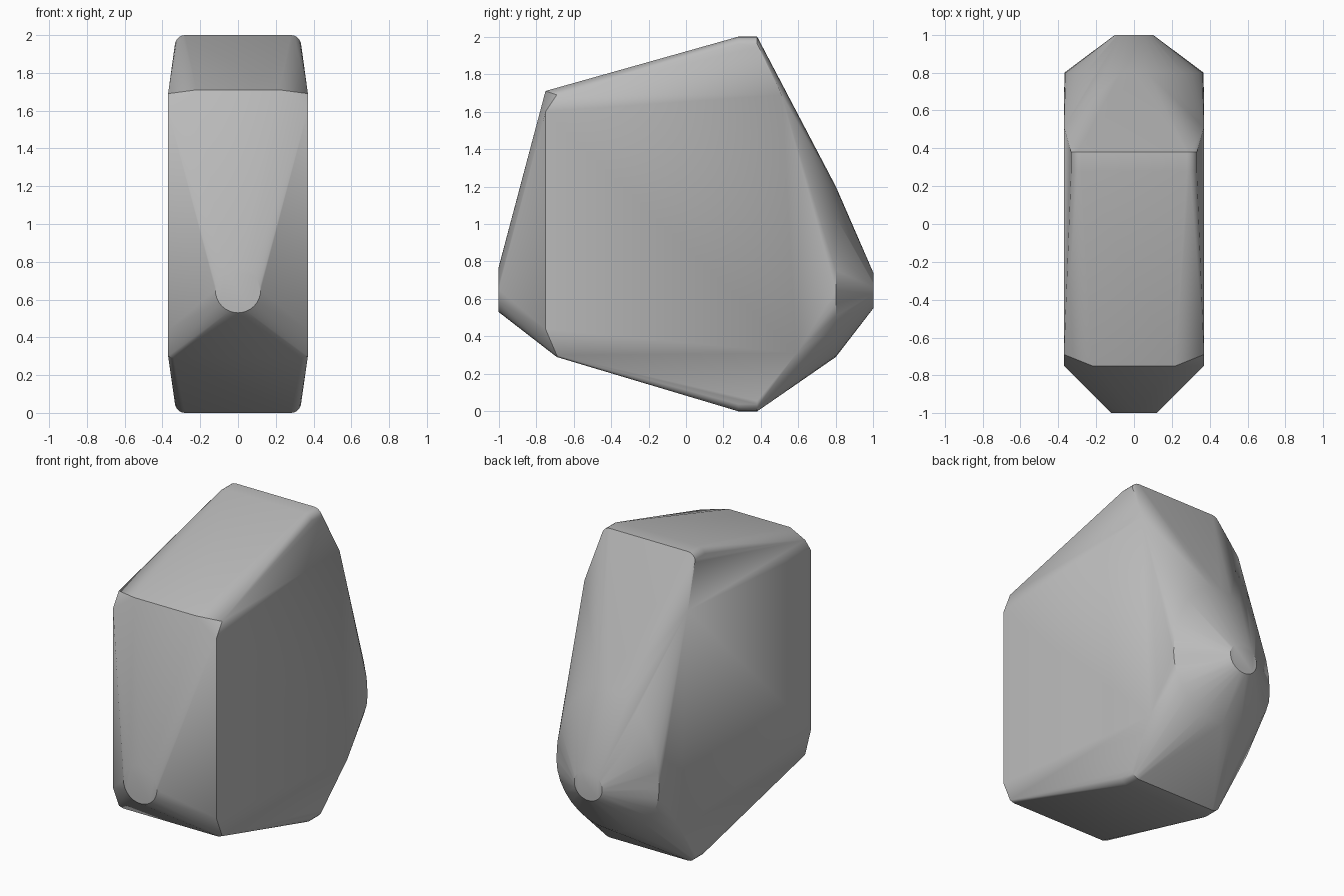
import bpy, bmesh
from math import sin, cos, pi

cube = bpy.data.objects.get("Cube")
if cube:
    bpy.data.objects.remove(cube, do_unlink=True)


def ring(y, z, rx, up, down, n=32):
    """Round outline facing along y, with separate upper and lower heights."""
    return [(rx * cos(2 * pi * i / n), y,
             z + (up if i <= n / 2 else down) * sin(2 * pi * i / n)) for i in range(n)]


def rounded_plate(y, half_x, height, r, steps=5):
    """Upright rectangle with rounded corners, standing on the ground."""
    pts = []
    for sx in (-1, 1):
        for sz in (-1, 1):
            for i in range(steps + 1):
                a = pi / 2 * i / steps
                pts.append((sx * (half_x - r + r * cos(a)), y,
                            height / 2 + sz * (height / 2 - r + r * sin(a))))
    return pts


# Outlines that the solid is stretched around
points = ring(-1, 0.65, 0.12, 0.12, 0.12)            # front disc
points += ring(1, 0.645, 0.1, 0.095, 0.095)          # rear disc
points += ring(0.8, 0.645, 0.368, 0.555, 0.355)      # rear shoulder
for y in (0.28, 0.38):                               # tall crown band
    points += rounded_plate(y, 0.335, 2, 0.055)

# Mirrored corners of the broad sides and front
for s in (-1, 1):
    points += [(s * x, y, z) for x, y, z in (
        (0.22, -0.75, 1.71), (0.37, -0.69, 1.69), (0.37, -0.75, 1.6),
        (0.37, -0.75, 0.44), (0.37, -0.69, 0.3), (0.34, -0.69, 0.29),
        (0.37, 0.51, 1.69), (0.37, 0.59, 0.31))]

bm = bmesh.new()
for p in points:
    bm.verts.new(p)
hull = bmesh.ops.convex_hull(bm, input=bm.verts)
bmesh.ops.delete(bm, geom=[v for v in bm.verts if not v.link_faces], context='VERTS')
bmesh.ops.dissolve_limit(bm, angle_limit=0.01, verts=bm.verts, edges=bm.edges)
bmesh.ops.recalc_face_normals(bm, faces=bm.faces)

mesh = bpy.data.meshes.new("faceted_body")
bm.to_mesh(mesh)
bm.free()
body = bpy.data.objects.new("faceted_body", mesh)
bpy.context.collection.objects.link(body)

# Plain grey finish
grey = bpy.data.materials.new("plain_grey")
grey.use_nodes = True
colour = (0.5, 0.5, 0.5, 1)
grey.diffuse_color = colour
grey.node_tree.nodes["Principled BSDF"].inputs["Base Color"].default_value = colour
mesh.materials.append(grey)

# Soft rounded edges, crisp facets
bpy.context.view_layer.objects.active = body
body.select_set(True)
bpy.ops.object.shade_smooth_by_angle(angle=pi / 6)
